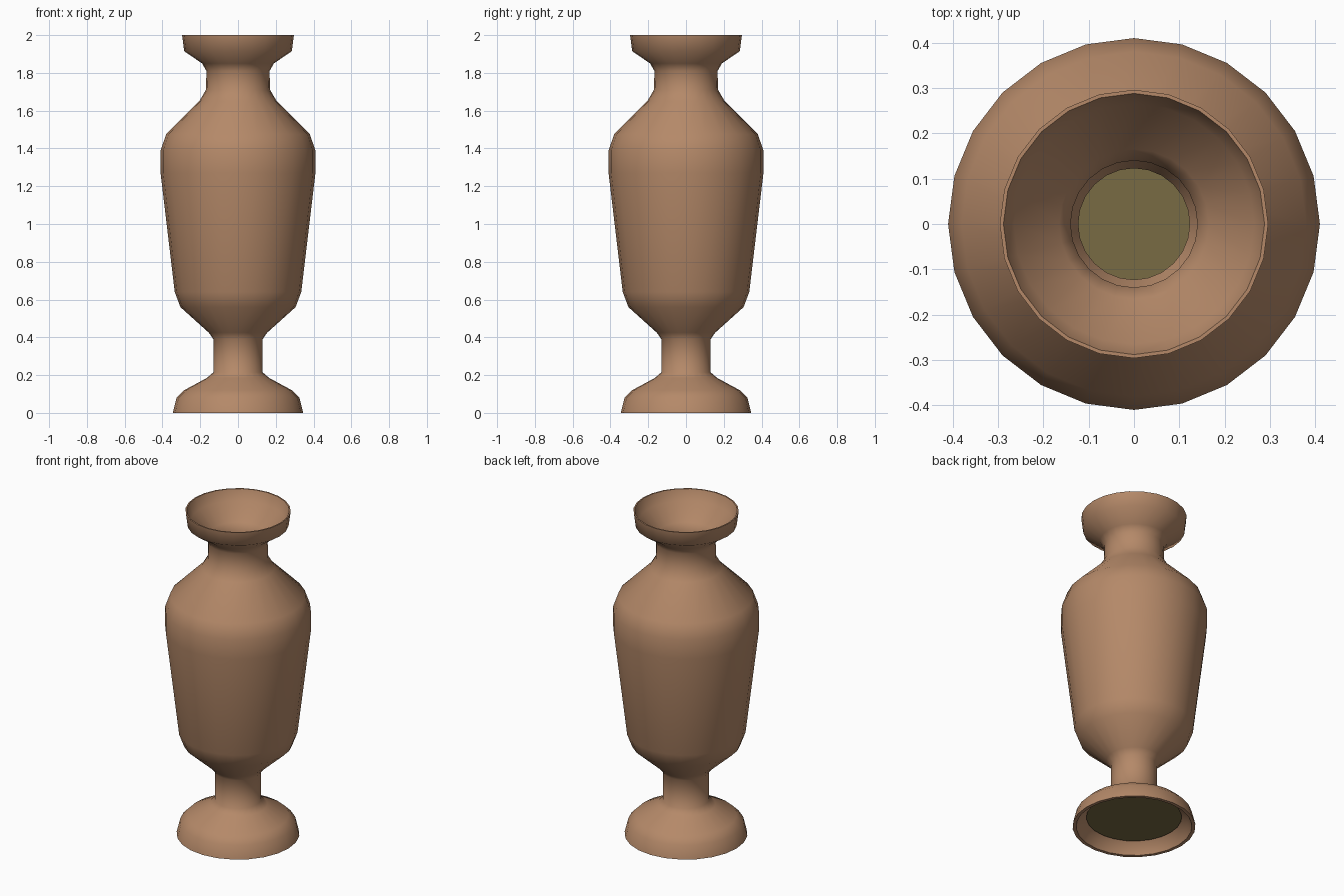
import bpy, bmesh, math

if "Cube" in bpy.data.objects:
    bpy.data.objects.remove(bpy.data.objects["Cube"])

SIDES = 24

def material(name, rgb):
    m = bpy.data.materials.new(name)
    m.diffuse_color = (*rgb, 1.0)
    m.use_nodes = True
    m.node_tree.nodes["Principled BSDF"].inputs["Base Color"].default_value = m.diffuse_color
    return m

clay = material("warm clay", (0.46, 0.25, 0.14))
olive = material("dark olive", (0.19, 0.148, 0.057))

def lathe(name, profile, mat, closed=False):
    """Revolve an (r, z) profile around the z axis."""
    bm = bmesh.new()
    rings = []
    for r, z in profile:
        rings.append([bm.verts.new((r * math.cos(2 * math.pi * i / SIDES),
                                    r * math.sin(2 * math.pi * i / SIDES), z))
                      for i in range(SIDES)])
    pairs = list(zip(rings, rings[1:]))
    if closed:
        pairs.append((rings[-1], rings[0]))
    else:
        bm.faces.new(rings[0][::-1])
        bm.faces.new(rings[-1])
    for a, b in pairs:
        for i in range(SIDES):
            j = (i + 1) % SIDES
            bm.faces.new((a[i], a[j], b[j], b[i]))
    bmesh.ops.recalc_face_normals(bm, faces=bm.faces[:])
    mesh = bpy.data.meshes.new(name)
    bm.to_mesh(mesh)
    bm.free()
    mesh.materials.append(mat)
    ob = bpy.data.objects.new(name, mesh)
    bpy.context.collection.objects.link(ob)
    bpy.ops.object.select_all(action='DESELECT')
    ob.select_set(True)
    bpy.context.view_layer.objects.active = ob
    bpy.ops.object.shade_smooth_by_angle(angle=math.radians(60))
    return ob

# Outer silhouette: foot, stem, body, shoulder, neck, flared mouth
outer = [(0.345, 0.0), (0.325, 0.08), (0.285, 0.12), (0.165, 0.185), (0.13, 0.215),
         (0.13, 0.39), (0.155, 0.425), (0.305, 0.56), (0.335, 0.64),
         (0.41, 1.27), (0.41, 1.39), (0.38, 1.475), (0.205, 1.65), (0.17, 1.71),
         (0.167, 1.81), (0.19, 1.85), (0.285, 1.915), (0.296, 2.0)]

# Thin inner wall, open from the mouth down through the hollow stem
inner = [(0.288, 2.0), (0.265, 1.935), (0.165, 1.85), (0.14, 1.81), (0.14, 1.71),
         (0.36, 1.46), (0.39, 1.38), (0.39, 1.27), (0.315, 0.65), (0.28, 0.57),
         (0.123, 0.42), (0.123, 0.2), (0.26, 0.08), (0.305, 0.045), (0.325, 0.0)]

lathe("vase_shell", outer + inner, clay, closed=True)

# Plug disc inside the foot, visible through the stem and from below
lathe("foot_plug", [(0.268, 0.06), (0.26, 0.075)], olive)
